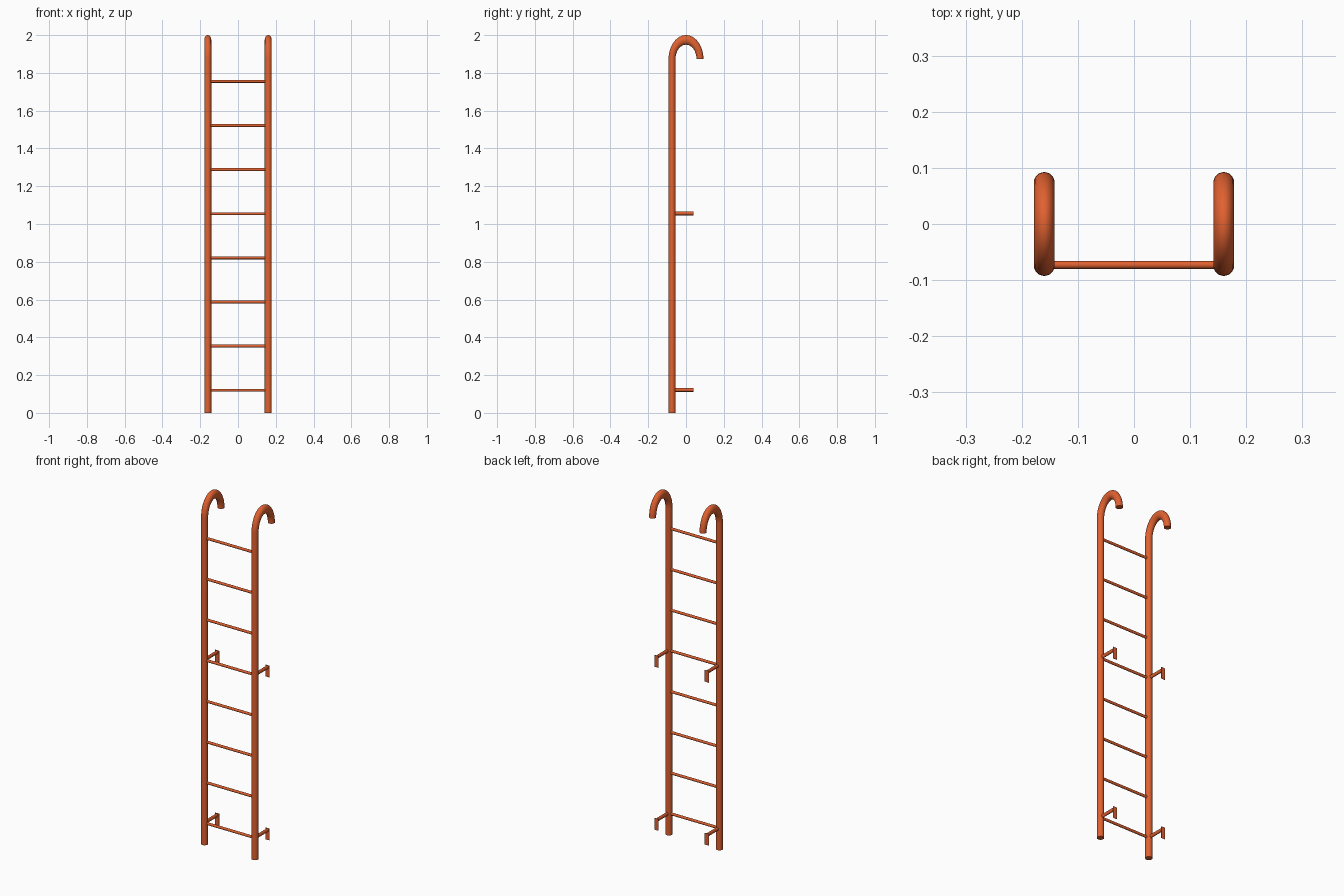
import bpy, bmesh, math
from mathutils import Matrix

if "Cube" in bpy.data.objects:
    bpy.data.objects.remove(bpy.data.objects["Cube"])

RAIL_X, R, r = 0.16, 0.074, 0.0185      # rail offset, hook radius, tube radius
HOOK_Z, STRETCH = 1.873, 1.373          # hook centre height, vertical stretch
SIDES, ARC = 24, 24

paint = bpy.data.materials.new("orange_paint")
paint.diffuse_color = (0.75, 0.12, 0.03, 1)
paint.use_nodes = True
paint.node_tree.nodes["Principled BSDF"].inputs["Base Color"].default_value = paint.diffuse_color


def finish(bm, name):
    bmesh.ops.recalc_face_normals(bm, faces=bm.faces[:])
    me = bpy.data.meshes.new(name)
    bm.to_mesh(me)
    bm.free()
    ob = bpy.data.objects.new(name, me)
    bpy.context.collection.objects.link(ob)
    me.materials.append(paint)
    bpy.ops.object.select_all(action='DESELECT')
    bpy.context.view_layer.objects.active = ob
    ob.select_set(True)
    bpy.ops.object.shade_smooth_by_angle(angle=math.radians(40))
    return ob


def rod(name, radius, length, loc, axis, z_scale):
    bm = bmesh.new()
    bmesh.ops.create_cone(bm, cap_ends=True, segments=16, radius1=radius,
                          radius2=radius, depth=length)
    turn = Matrix.Rotation(math.pi / 2, 4, axis)
    bm.transform(Matrix.Translation(loc) @ Matrix.Diagonal((1, 1, z_scale, 1)) @ turn)
    return finish(bm, name)


def rail(name, x):
    # Straight tube followed by a half-ring hook
    bm = bmesh.new()
    rings = []
    for a, zc in [(0, 0)] + [(math.pi * i / ARC, HOOK_Z) for i in range(ARC + 1)]:
        ring = []
        for k in range(SIDES):
            t = 2 * math.pi * k / SIDES
            d = R + r * math.sin(t)
            ring.append(bm.verts.new((x + r * math.cos(t), -d * math.cos(a),
                                      zc + STRETCH * d * math.sin(a))))
        rings.append(ring)
    for p, q in zip(rings, rings[1:]):
        for k in range(SIDES):
            n = (k + 1) % SIDES
            bm.faces.new((p[k], p[n], q[n], q[k]))
    bm.faces.new(rings[0])
    bm.faces.new(rings[-1])
    return finish(bm, name)


# Rails
for side, sx in (("left", -1), ("right", 1)):
    rail(f"{side}_rail", sx * RAIL_X)

# Rungs
rung_z = [0.12 + 0.2336 * i for i in range(8)]
for i, z in enumerate(rung_z):
    rod(f"rung_{i + 1}", 0.007, 2 * RAIL_X, (0, -0.073, z), 'Y', 1.1)

# Wall brackets: stand-off rod and thin mounting plate
for level, z in (("lower", rung_z[0]), ("upper", rung_z[4])):
    for side, sx in (("left", -1), ("right", 1)):
        x = sx * RAIL_X
        rod(f"{level}_{side}_bracket_arm", 0.0075, 0.11, (x, -0.016, z + 0.002), 'X', 1.37)
        bm = bmesh.new()
        bmesh.ops.create_cube(bm, size=1)
        bm.transform(Matrix.Translation((x, 0.0395, z - 0.021)) @
                     Matrix.Diagonal((0.026, 0.002, 0.067, 1)))
        finish(bm, f"{level}_{side}_bracket_plate")
